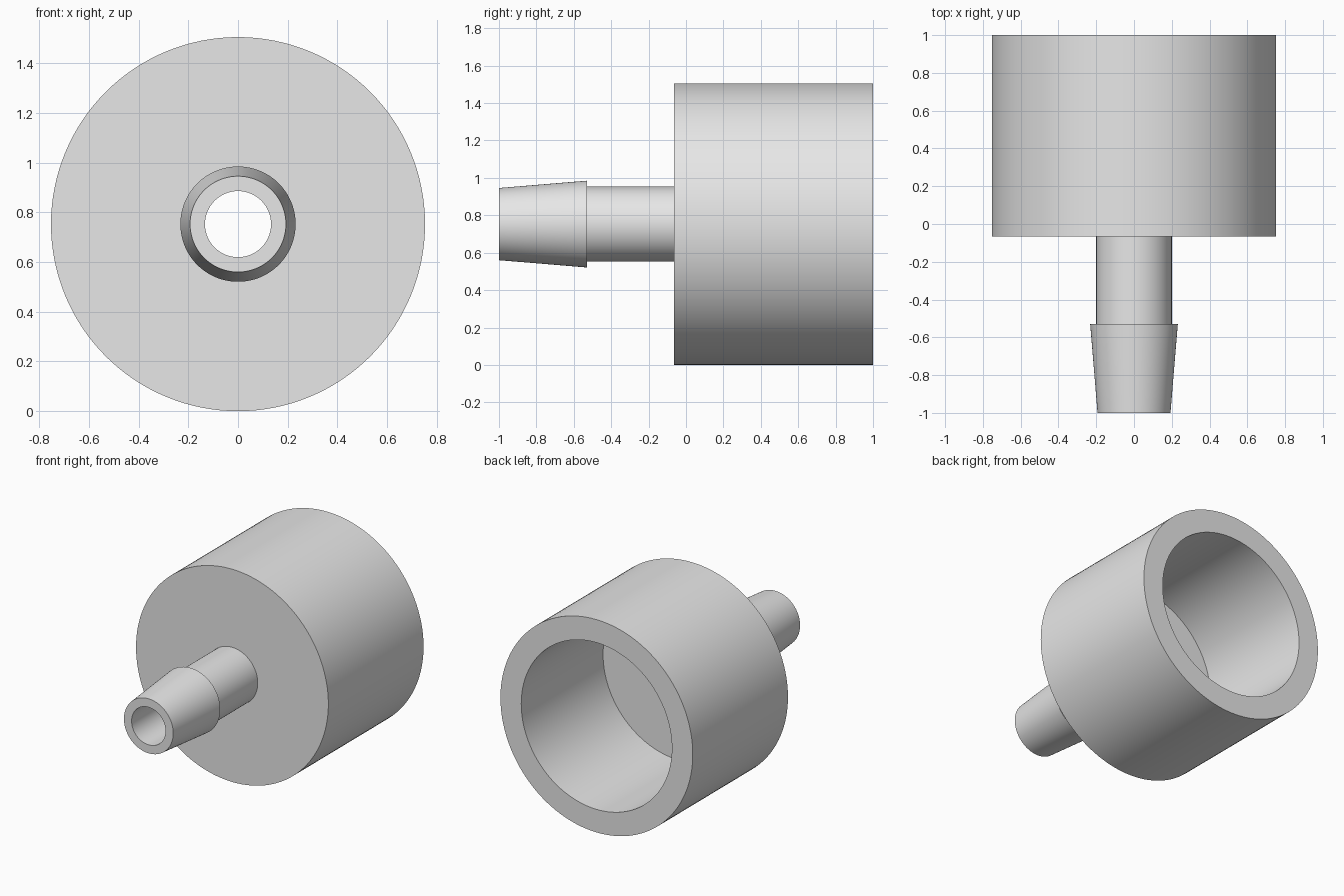
import bpy, bmesh, math
from mathutils import Matrix, Vector

if "Cube" in bpy.data.objects:
    bpy.data.objects.remove(bpy.data.objects["Cube"])

R = 0.753        # cup outer radius, also the height of the axis
BORE = 0.133     # radius of the through hole
SEGMENTS = 128

# Closed half section as (radius, y), from the nozzle tip to the cup rim and back inside
profile = [
    (BORE, -1.0), (0.193, -1.0),          # nozzle tip
    (0.232, -0.53), (0.2, -0.53),         # tapered barb and its step
    (0.2, -0.065), (R, -0.065),           # stem meeting the cup front
    (R, 1.0), (0.59, 1.0),                # cup wall and rim
    (0.59, 0.085), (BORE, 0.085),         # cup socket and floor
]

# Revolve the section about the y axis
bm = bmesh.new()
verts = [bm.verts.new((r, y, 0)) for r, y in profile]
edges = [bm.edges.new((verts[i], verts[(i + 1) % len(verts)])) for i in range(len(verts))]
bmesh.ops.spin(bm, geom=verts + edges, cent=(0, 0, 0), axis=(0, 1, 0),
               angle=math.tau, steps=SEGMENTS, use_merge=False)
bmesh.ops.remove_doubles(bm, verts=bm.verts, dist=1e-4)
bmesh.ops.recalc_face_normals(bm, faces=bm.faces)
bmesh.ops.transform(bm, matrix=Matrix.Translation(Vector((0, 0, R))), verts=bm.verts)

mesh = bpy.data.meshes.new("barbed_hose_adapter")
bm.to_mesh(mesh)
bm.free()
adapter = bpy.data.objects.new("barbed_hose_adapter", mesh)
bpy.context.collection.objects.link(adapter)

# Plain grey material
grey = bpy.data.materials.new("light_grey")
grey.diffuse_color = (0.8, 0.8, 0.8, 1)
grey.use_nodes = True
grey.node_tree.nodes["Principled BSDF"].inputs["Base Color"].default_value = grey.diffuse_color
mesh.materials.append(grey)

# Smooth round walls with crisp rims
bpy.context.view_layer.objects.active = adapter
adapter.select_set(True)
bpy.ops.object.shade_smooth_by_angle(angle=math.radians(30))
